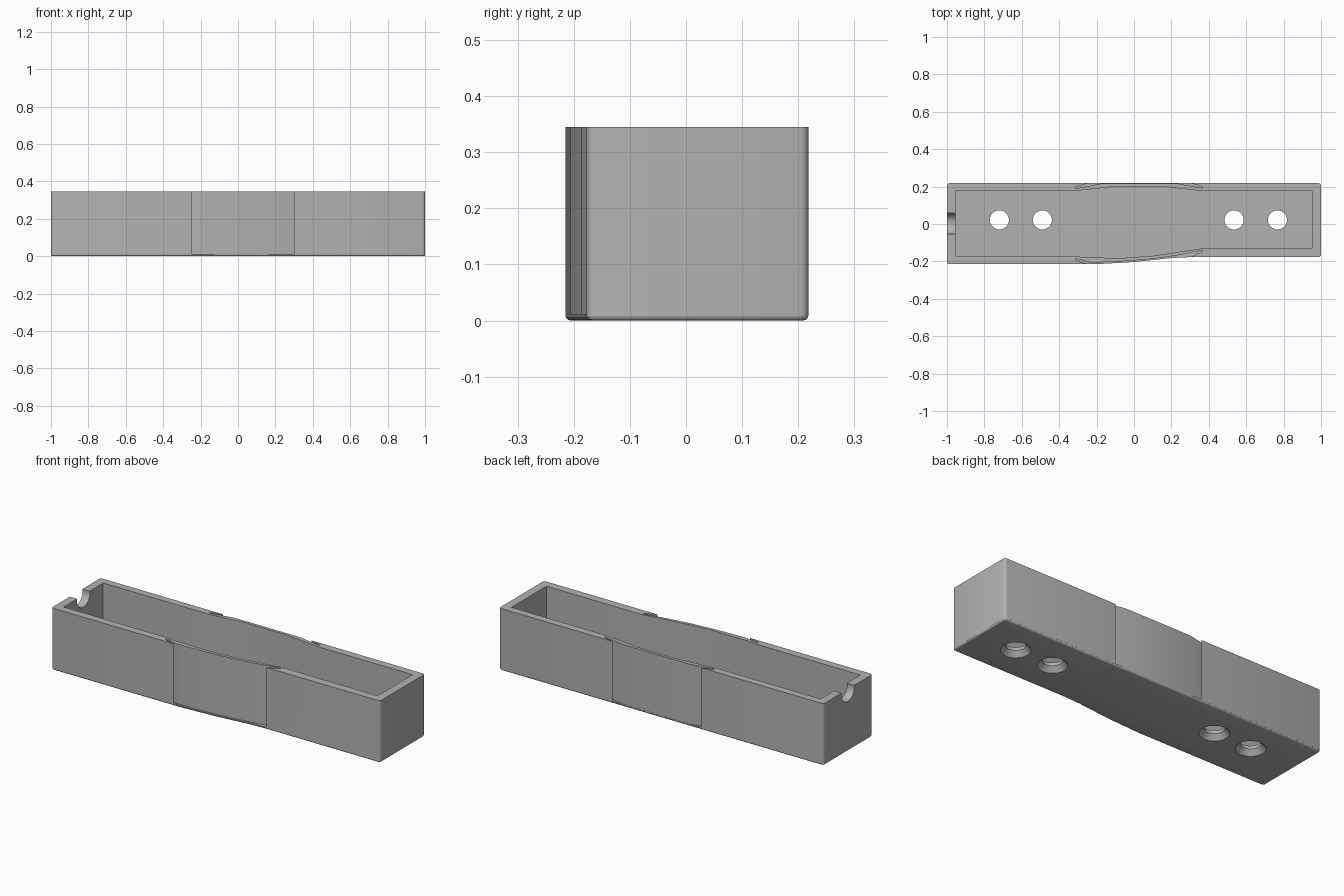
import bpy, bmesh, math

if "Cube" in bpy.data.objects:
    bpy.data.objects.remove(bpy.data.objects["Cube"])

grey = bpy.data.materials.new("plain grey")
grey.diffuse_color = (0.45, 0.45, 0.45, 1)
grey.use_nodes = True
grey.node_tree.nodes["Principled BSDF"].inputs["Base Color"].default_value = grey.diffuse_color


def make(name, bm, helper=False):
    bmesh.ops.recalc_face_normals(bm, faces=bm.faces[:])
    me = bpy.data.meshes.new(name)
    bm.to_mesh(me)
    bm.free()
    me.materials.append(grey)
    ob = bpy.data.objects.new(name, me)
    bpy.context.collection.objects.link(ob)
    ob.hide_render = helper
    return ob


def prism(name, pts, z0, z1, bottom_bevel=0, helper=False):
    bm = bmesh.new()
    face = bm.faces.new([bm.verts.new((x, y, z0)) for x, y in pts])
    ext = bmesh.ops.extrude_face_region(bm, geom=[face], use_keep_orig=True)
    for v in ext["geom"]:
        if isinstance(v, bmesh.types.BMVert):
            v.co.z = z1
    if bottom_bevel:
        edges = [e for e in bm.edges if all(abs(v.co.z - z0) < 1e-6 for v in e.verts)]
        bmesh.ops.bevel(bm, geom=edges, offset=bottom_bevel, segments=3,
                        profile=0.5, affect='EDGES')
    return make(name, bm, helper)


def lathe(name, profile, x, y, n=40):
    # closed solid of revolution about a vertical axis
    bm = bmesh.new()
    rings = [[bm.verts.new((x + r * math.cos(2 * math.pi * i / n),
                            y + r * math.sin(2 * math.pi * i / n), z))
              for i in range(n)] for r, z in profile]
    for a, b in zip(rings, rings[1:]):
        for i in range(n):
            j = (i + 1) % n
            bm.faces.new((a[i], a[j], b[j], b[i]))
    bm.faces.new(rings[0])
    bm.faces.new(rings[-1])
    return make(name, bm, True)


def corner(cx, cy, a0, r=0.014):
    return [(cx + r * math.cos(math.radians(a0 + t)), cy + r * math.sin(math.radians(a0 + t)))
            for t in (0, 30, 60, 90)]


def boolean(ob, other, op):
    m = ob.modifiers.new(other.name, 'BOOLEAN')
    m.operation = op
    m.solver = 'EXACT'
    m.object = other
    bpy.context.view_layer.objects.active = ob
    bpy.ops.object.modifier_apply(modifier=m.name)
    bpy.data.objects.remove(other)


Z_TOP, FLOOR = 0.345, 0.045
ends_l = corner(-0.986, 0.204, 90) + corner(-0.986, -0.201, 180)
ends_r = corner(0.986, -0.163, 270) + corner(0.986, 0.204, 0)

# outer walls: two end blocks and the bowed middle, with narrow slanted joints
front = [(-0.245, -0.215), (-0.312, -0.194), (-0.312, -0.186), (-0.235, -0.205),
         (-0.2, -0.206), (-0.05, -0.199), (0.1, -0.187), (0.23, -0.168),
         (0.365, -0.14), (0.365, -0.148), (0.3, -0.177)]
back = [(0.3, 0.218), (0.365, 0.2), (0.365, 0.192), (0.23, 0.217),
        (-0.17, 0.217), (-0.312, 0.19), (-0.312, 0.198), (-0.245, 0.218)]
body = prism("holder_body", ends_l + front + ends_r + back, 0.008, Z_TOP)

# thin base plate with rounded lower edge
plate = prism("base_plate", ends_l + [(-0.2, -0.215), (0.0, -0.203), (0.2, -0.182), (0.3, -0.177)]
              + ends_r, 0, 0.012, 0.009)
boolean(body, plate, 'UNION')

# cavity
cavity = [(-0.955, -0.172), (-0.312, -0.172), (-0.25, -0.18), (-0.05, -0.181), (0.1, -0.17),
          (0.365, -0.13), (0.953, -0.132), (0.953, 0.176), (0.365, 0.176),
          (0.16, 0.2), (-0.1, 0.2), (-0.312, 0.177), (-0.955, 0.177)]
boolean(body, prism("cavity_cutter", cavity, FLOOR, 0.5, helper=True), 'DIFFERENCE')

# countersunk screw holes
for x in (-0.72, -0.49, 0.535, 0.767):
    boolean(body, lathe("screw_hole_cutter", [(0.08, -0.01), (0.075, 0.0), (0.051, 0.028),
                                              (0.051, 0.1)], x, 0.022), 'DIFFERENCE')

# round cable notch in the left end
bm = bmesh.new()
n = 32
rings = [[bm.verts.new((x, 0.003 + 0.058 * math.cos(2 * math.pi * i / n),
                        0.335 + 0.058 * math.sin(2 * math.pi * i / n))) for i in range(n)]
         for x in (-1.1, -0.9)]
for i in range(n):
    j = (i + 1) % n
    bm.faces.new((rings[0][i], rings[0][j], rings[1][j], rings[1][i]))
for ring in rings:
    bm.faces.new(ring)
boolean(body, make("notch_cutter", bm, True), 'DIFFERENCE')

bpy.ops.object.select_all(action='DESELECT')
body.select_set(True)
bpy.context.view_layer.objects.active = body
bpy.ops.object.shade_smooth_by_angle(angle=math.radians(32))
